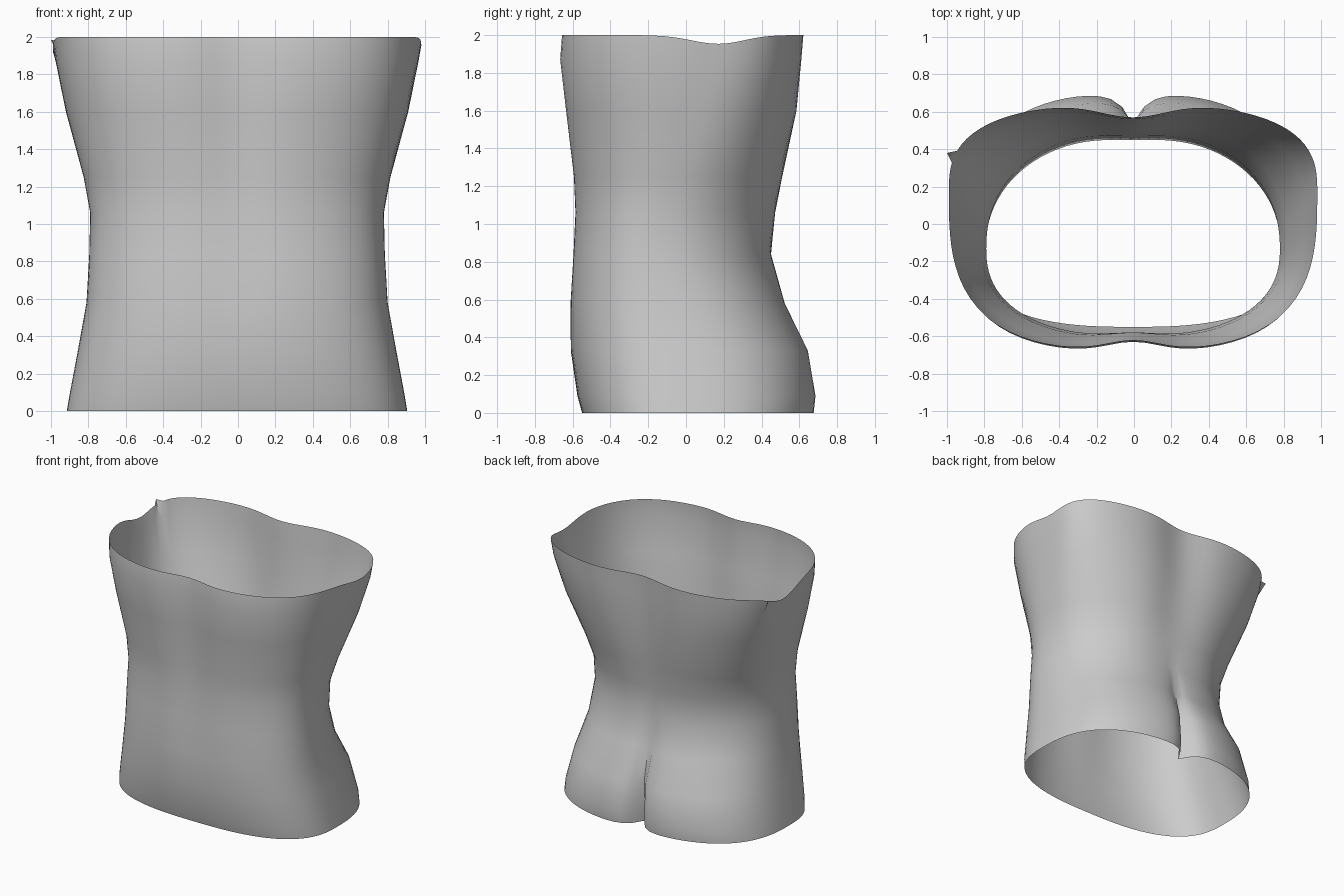
import bpy, bmesh
from math import sin, cos, exp, tau

cube = bpy.data.objects.get("Cube")
if cube:
    bpy.data.objects.remove(cube, do_unlink=True)

SEGMENTS = 96

# Body sections: height, half width, y of widest point, front y, back y,
# roundness front, roundness back, front dip, back dip, cleft depth
SECTIONS = [
    (0.00, .91, -.02, -.55, .69, 2.7, 2.6, 0, 0, .17),
    (0.09, .895, -.03, -.575, .70, 2.7, 2.6, 0, 0, .17),
    (0.33, .85, -.06, -.61, .66, 2.6, 2.5, 0, 0, .12),
    (0.58, .805, -.12, -.62, .54, 2.5, 2.3, .01, .01, .04),
    (0.84, .79, -.15, -.61, .47, 2.4, 2.2, .02, .02, 0),
    (1.06, .785, -.13, -.60, .50, 2.4, 2.2, .02, .03, 0),
    (1.25, .82, -.06, -.61, .54, 2.5, 2.3, .03, .04, 0),
    (1.60, .915, .06, -.65, .61, 2.8, 2.6, .04, .06, 0),
    (1.87, .97, .15, -.68, .63, 3.0, 2.8, .05, .07, 0),
    (2.00, .985, .17, -.67, .64, 3.0, 2.8, .05, .07, 0),
]


def section_point(section, angle):
    z, width, mid, front, back, round_f, round_b, dip_f, dip_b, cleft = section
    c, s = cos(angle), sin(angle)
    n = round_b if s > 0 else round_f
    r = (abs(c) ** n + abs(s) ** n) ** (-1 / n)
    x = width * r * c
    if s > 0:
        y = mid + (back - mid) * r * s
        y -= (dip_b * exp(-(x / .25) ** 2) + cleft * exp(-abs(x) / .07)) * s
    else:
        y = mid + (mid - front) * r * s
        y -= dip_f * exp(-(x / .2) ** 2) * s
    return [x - .005, y, z]


# Loft the open body shell
bm = bmesh.new()
rings = []
for section in SECTIONS:
    ring = []
    for i in range(SEGMENTS):
        p = section_point(section, tau * i / SEGMENTS)
        if section is SECTIONS[-1]:
            # The upper rim sags at both sides
            sag = .05 if p[0] > 0 else .08
            p[2] -= sag * abs(p[0]) ** 4 * exp(-((p[1] - .17) / .2) ** 2)
        ring.append(bm.verts.new(p))
    rings.append(ring)
for low, high in zip(rings, rings[1:]):
    for i in range(SEGMENTS):
        j = (i + 1) % SEGMENTS
        bm.faces.new((low[i], low[j], high[j], high[i]))

# Small torn point on the right of the upper rim
tip = min(rings[-1], key=lambda v: (v.co.x + .97) ** 2 + (v.co.y - .38) ** 2)
tip.co = (-1, .38, 1.985)

mesh = bpy.data.meshes.new("torso_shell")
bm.to_mesh(mesh)
bm.free()
torso = bpy.data.objects.new("torso_shell", mesh)
bpy.context.collection.objects.link(torso)

# Plain grey surface
grey = bpy.data.materials.new("plain grey")
grey.use_nodes = True
colour = (.6, .6, .6, 1)
grey.diffuse_color = colour
grey.node_tree.nodes["Principled BSDF"].inputs["Base Color"].default_value = colour
mesh.materials.append(grey)

bpy.context.view_layer.objects.active = torso
torso.select_set(True)
bpy.ops.object.shade_smooth_by_angle(angle=1.0)
